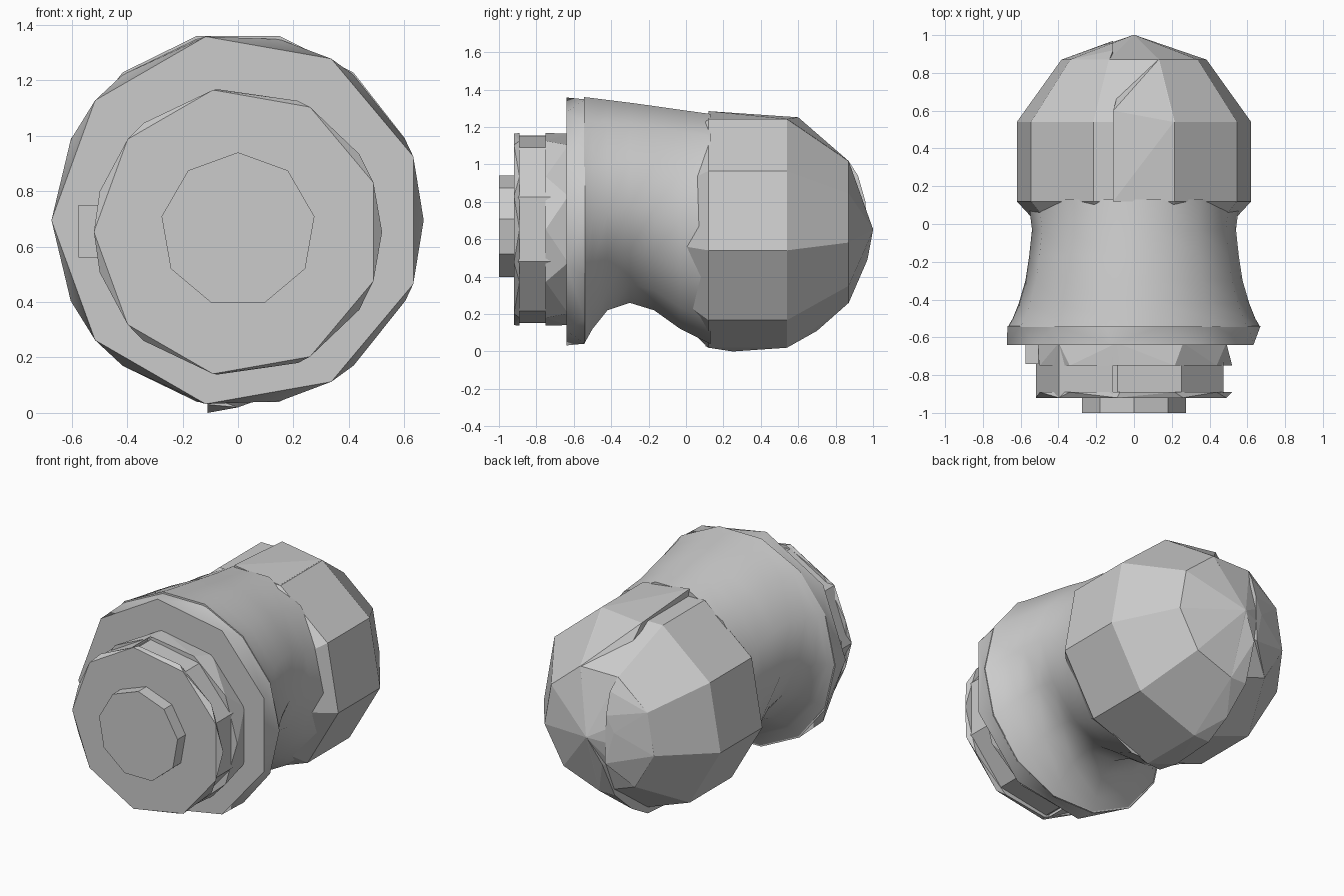
import bpy, bmesh
from math import sin, cos, pi, radians

cube = bpy.data.objects.get("Cube")
if cube:
    bpy.data.objects.remove(cube, do_unlink=True)

grey = bpy.data.materials.new("plain grey")
grey.use_nodes = True
COLOUR = (0.6, 0.6, 0.6, 1)
grey.diffuse_color = COLOUR
grey.node_tree.nodes["Principled BSDF"].inputs["Base Color"].default_value = COLOUR


def finish(name, bm, smooth=0):
    bmesh.ops.recalc_face_normals(bm, faces=bm.faces)
    mesh = bpy.data.meshes.new(name)
    bm.to_mesh(mesh)
    bm.free()
    mesh.materials.append(grey)
    obj = bpy.data.objects.new(name, mesh)
    bpy.context.collection.objects.link(obj)
    if smooth:
        bpy.ops.object.select_all(action="DESELECT")
        obj.select_set(True)
        bpy.context.view_layer.objects.active = obj
        bpy.ops.object.shade_smooth_by_angle(angle=radians(smooth))


def ring(bm, y, r, z, sides, start):
    angles = [radians(start) + 2 * pi * i / sides for i in range(sides)]
    return [bm.verts.new((r * cos(a), y, z + r * sin(a))) for a in angles]


def skin(bm, rings):
    for a, b in zip(rings, rings[1:]):
        for i in range(len(a)):
            j = (i + 1) % len(a)
            bm.faces.new((a[i], a[j], b[j], b[i]))
    bm.faces.new(rings[0])
    bm.faces.new(rings[-1])


def turned(name, profile, z, sides, start, clip_x=None):
    """Faceted solid along y; clip_x keeps only the part with smaller x."""
    bm = bmesh.new()
    skin(bm, [ring(bm, y, r, z, sides, start) for y, r in profile])
    if clip_x is not None:
        geom = bm.verts[:] + bm.edges[:] + bm.faces[:]
        bmesh.ops.bisect_plane(bm, geom=geom, plane_co=(clip_x, 0, 0),
                               plane_no=(1, 0, 0), clear_outer=True)
        bmesh.ops.holes_fill(bm, edges=[e for e in bm.edges if e.is_boundary])
    finish(name, bm)


def wrap(name, bm, smooth=0):
    bmesh.ops.convex_hull(bm, input=bm.verts[:])
    bmesh.ops.dissolve_limit(bm, angle_limit=0.01, verts=bm.verts[:], edges=bm.edges[:])
    finish(name, bm, smooth)


def bridge(name, z, *specs, smooth=0):
    """Solid bridging rings with different side counts."""
    bm = bmesh.new()
    for y, r, sides, start in specs:
        ring(bm, y, r, z, sides, start)
    wrap(name, bm, smooth)


def shard(name, points):
    """Small faceted solid around a few points."""
    bm = bmesh.new()
    for p in points:
        bm.verts.new(p)
    wrap(name, bm)


# Front knob and stepped disc with a groove on one side
turned("front_knob", [(-1, 0.28), (-0.9, 0.28)], 0.66, 9, 90)
bridge("front_flange", 0.653, (-0.92, 0.52, 9, 180), (-0.89, 0.52, 11, 0))
turned("groove_core", [(-0.91, 0.505), (-0.6, 0.505)], 0.653, 9, 180)
turned("disc_half", [(-0.92, 0.52), (-0.6, 0.52)], 0.653, 9, 180, -0.11)
bridge("rear_flange", 0.653, (-0.75, 0.52, 11, 0), (-0.63, 0.52, 9, 180))

# Small side tab
bm = bmesh.new()
bmesh.ops.create_cube(bm, size=1)
for v in bm.verts:
    v.co = (-0.54 + v.co.x * 0.07, -0.68 + v.co.y * 0.12, 0.655 + v.co.z * 0.19)
finish("side_tab", bm)

# Collar
bridge("collar", 0.695, (-0.64, 0.673, 9, 180), (-0.54, 0.67, 14, 0), smooth=40)

# Neck: y, half width, bottom, top, widest height, pinch of the underside
sections = [
    (-0.545, 0.668, 0.04, 1.36, 0.695, 0.0),
    (-0.50, 0.642, 0.12, 1.355, 0.71, 0.08),
    (-0.42, 0.61, 0.22, 1.345, 0.74, 0.17),
    (-0.30, 0.575, 0.26, 1.33, 0.77, 0.22),
    (-0.17, 0.555, 0.22, 1.312, 0.76, 0.15),
    (-0.03, 0.54, 0.12, 1.292, 0.70, 0.02),
    (0.13, 0.56, 0.04, 1.27, 0.65, 0.0),
]
bm = bmesh.new()
rings = []
for y, w, low, high, mid, pinch in sections:
    loop = []
    for i in range(14):
        a = 2 * pi * i / 14
        s = sin(a) / cos(pi / 14)
        z = mid + s * ((high - mid) if s > 0 else (mid - low))
        loop.append(bm.verts.new((w * cos(a) * (1 - pinch * max(0, -s)), y, z)))
    rings.append(loop)
skin(bm, rings)
finish("neck", bm, 45)

# Faceted head
turned("head", [(-0.03, 0.49), (0.12, 0.63), (0.54, 0.63), (0.87, 0.39), (1.0, 0.005)],
       0.65, 9, -90)

# Raised panels along the head's off-centre seam
shard("upper_seam_panel", [
    (-0.11, 0.12, 1.285), (-0.11, 0.6, 1.252), (0.21, 0.54, 1.243), (0.21, 0.12, 1.243),
    (-0.11, 0.12, 1.2), (-0.11, 0.6, 1.1), (0.13, 0.87, 1.018), (0, 1, 0.65)])
shard("lower_seam_panel", [
    (-0.11, 0.1, 0.03), (-0.11, 0.25, 0), (-0.11, 0.54, 0.02), (-0.11, 0.7, 0.11),
    (-0.11, 0.87, 0.26), (-0.09, 0.97, 0.49), (0, 1, 0.65), (0, 0.54, 0.02),
    (0, 0.12, 0.02), (0, 0.87, 0.26)])
shard("rear_cap", [
    (-0.11, 0.92, 0.94), (-0.11, 0.96, 0.8), (-0.16, 0.95, 0.7), (-0.11, 0.97, 0.5),
    (-0.13, 0.87, 1.017), (-0.384, 0.87, 0.582), (-0.338, 0.87, 0.845),
    (-0.25, 0.87, 0.351), (-0.11, 0.8, 0.65)])
